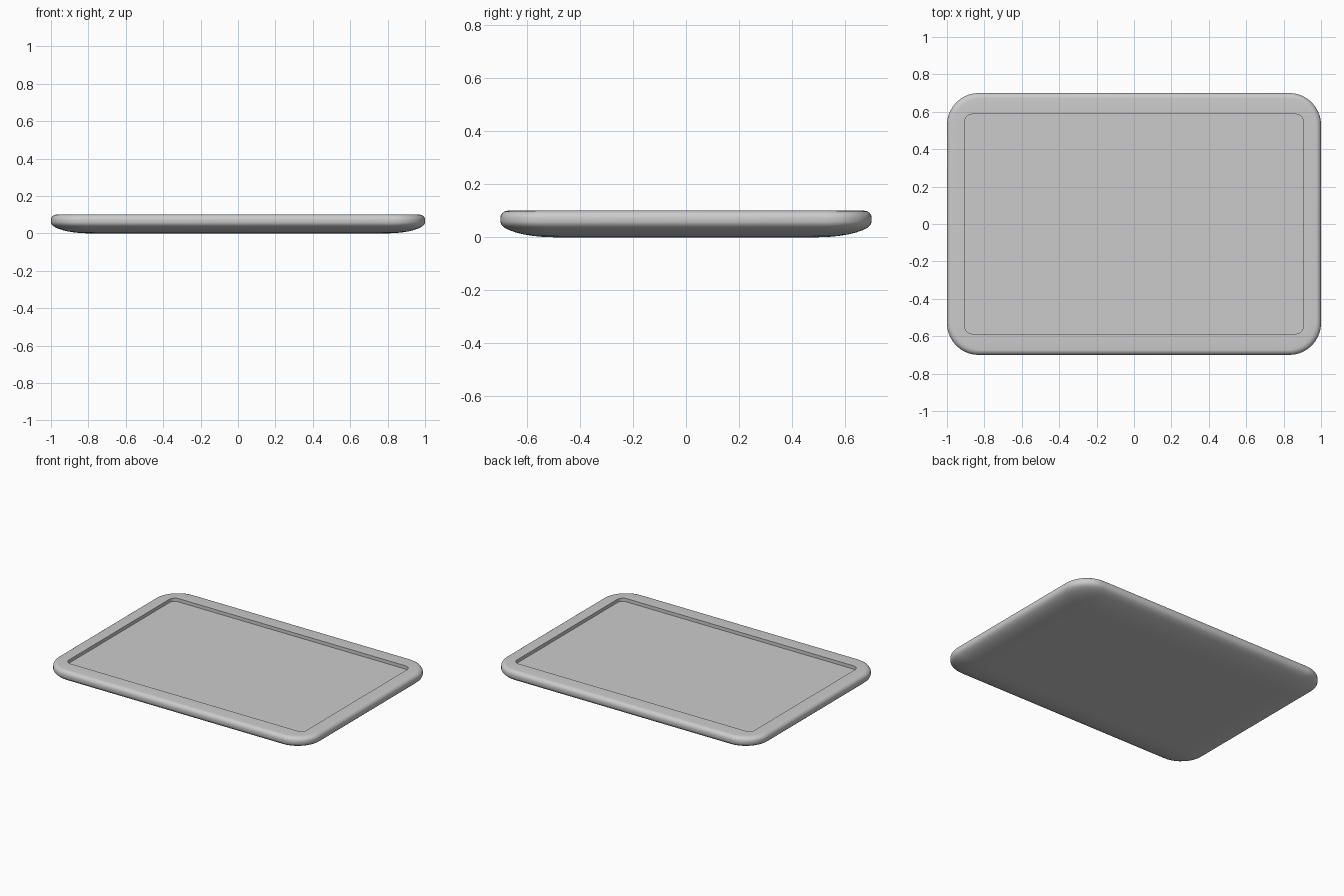
import bpy, bmesh
from math import sin, cos, pi, radians

if "Cube" in bpy.data.objects:
    bpy.data.objects.remove(bpy.data.objects["Cube"])

SEG = 10


def ring(bm, hx, hy, r, z):
    # Rounded rectangle of vertices
    verts = []
    for i, (sx, sy) in enumerate([(1, 1), (-1, 1), (-1, -1), (1, -1)]):
        for k in range(SEG + 1):
            a = i * pi / 2 + k * pi / 2 / SEG
            verts.append(bm.verts.new((sx * (hx - r) + r * cos(a), sy * (hy - r) + r * sin(a), z)))
    return verts


def loft(name, rings):
    bm = bmesh.new()
    loops = [ring(bm, *p) for p in rings]
    for a, b in zip(loops, loops[1:]):
        n = len(a)
        for i in range(n):
            j = (i + 1) % n
            bm.faces.new((a[i], a[j], b[j], b[i]))
    bm.faces.new(loops[0][::-1])
    bm.faces.new(loops[-1])
    bmesh.ops.recalc_face_normals(bm, faces=bm.faces)
    me = bpy.data.meshes.new(name)
    bm.to_mesh(me)
    bm.free()
    ob = bpy.data.objects.new(name, me)
    bpy.context.collection.objects.link(ob)
    bpy.context.view_layer.objects.active = ob
    ob.select_set(True)
    bpy.ops.object.shade_smooth_by_angle(angle=radians(30))
    return ob


X, Y, R = 1.0, 0.7, 0.17


def inset(d, z):
    return (X - d, Y - d, max(R - 0.5 * d, 0.05), z)


# Curved underside, from the flat base up to the seam
rings = [inset(0.2 * (1 - sin(t * pi / 2 / 8)), 0.058 * (1 - cos(t * pi / 2 / 8)) ** 0.95)
         for t in range(8)]
rings.append(inset(0.0, 0.058))
# Side wall and rounded upper rim
rings += [inset(0.028 * (1 - cos(t * pi / 12)), 0.072 + 0.028 * sin(t * pi / 12)) for t in range(7)]
# Recess wall and flat screen floor
rings += [(0.905, 0.587, 0.04, 0.1), (0.905, 0.587, 0.04, 0.077)]
loft("tablet_body", rings)
